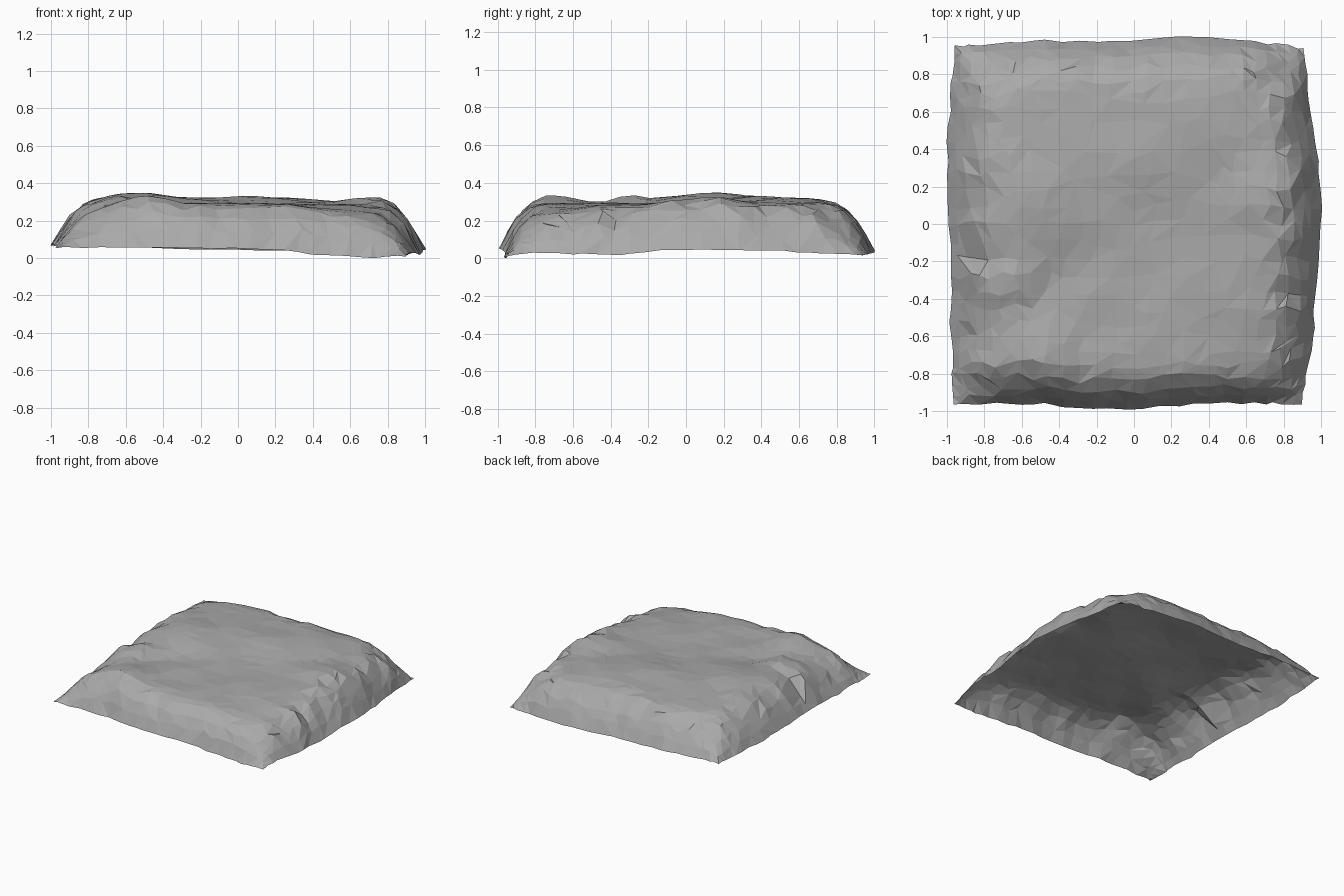
import bpy, bmesh, math, random
from mathutils import Vector, noise

random.seed(4)
if "Cube" in bpy.data.objects:
    bpy.data.objects.remove(bpy.data.objects["Cube"], do_unlink=True)


def curve(points, t):
    """Piecewise linear height or offset along a rim."""
    if t <= points[0][0]:
        return points[0][1]
    for (a, p), (b, q) in zip(points, points[1:]):
        if t <= b:
            return p + (q - p) * (t - a) / (b - a)
    return points[-1][1]


# Rim outline in plan
LEFT = [(-1, -.96), (-.6, -.98), (-.2, -.98), (.5, -1), (.7, -.98), (1, -.96)]
RIGHT = [(-1, .90), (-.6, .96), (-.2, .98), (.1, 1), (.4, .98), (.7, .94), (1, .91)]
FRONT = [(-1, -.96), (-.5, -.96), (-.4, -.98), (0, -.99), (.4, -.96), (1, -.96)]
BACK = [(-1, .95), (-.5, .98), (0, .97), (.15, 1), (.6, .99), (1, .94)]
# Rim heights
FRONT_Z = [(-1, .06), (-.5, .06), (.3, .05), (.5, .02), (.8, .005), (1, .015)]
RIGHT_Z = [(-1, .015), (-.8, .035), (-.4, .02), (-.1, .05), (.5, .045), (1, .02)]
LEFT_Z = [(-1, .06), (0, .08), (.6, .07), (1, .07)]
BACK_Z = [(-1, .07), (0, .05), (1, .02)]

# Gentle swells on the plateau: x, y, radius, height
SWELLS = [(-.55, .15, .25, .035), (.75, .15, .2, .04), (-.5, -.68, .16, .045),
          (-.62, -.3, .12, .03), (-.45, -.35, .12, -.02), (.15, .35, .2, .018),
          (.8, -.8, .35, -.06), (.85, .75, .3, -.05), (-.85, .85, .3, -.02),
          (-.88, -.85, .22, -.04)]


def plateau(x, y):
    z = .306 + sum(h * math.exp(-((x - a) ** 2 + (y - b) ** 2) / r ** 2)
                   for a, b, r, h in SWELLS)
    # Diagonal trough with a higher shelf behind it
    side = (y - .05) * .85 - x * .5 + .05
    z += .012 * math.tanh(side / .12)
    z -= .012 * math.exp(-(side / .13) ** 2)
    return z + .014 * noise.noise(Vector((x * 4, y * 4, 2)))


def wall(d, width, power):
    t = min(max(d / width, 0), 1)
    return 1 - (1 - t) ** power


def surface(u, v):
    """Point on the sheet for plan parameters u, v in -1..1."""
    s, t = (u + 1) / 2, (v + 1) / 2
    x = curve(LEFT, v) * (1 - s) + curve(RIGHT, v) * s
    y = curve(FRONT, u) * (1 - t) + curve(BACK, u) * t
    # Rim height carried inward from the four edges
    weights = [1 / (d + .01) ** 2 for d in (1 + u, 1 - u, 1 + v, 1 - v)]
    rims = [curve(LEFT_Z, v), curve(RIGHT_Z, v), curve(FRONT_Z, u), curve(BACK_Z, u)]
    base = sum(w * r for w, r in zip(weights, rims)) / sum(weights)
    # Folds that run down the walls
    fold = noise.noise(Vector((u * 2, v * 9, 5)))
    dent = noise.noise(Vector((u * 6, v * 3, 8)))
    rise = (wall(1 + u, .38 - .04 * v + .16 * fold, 2.8)
            * wall(1 - u, .33 + .14 * fold, 2.8)
            * wall(1 + v, .31 + .1 * dent, 3.3) * wall(1 - v, .48 + .12 * dent, 4.1))
    z = base + (plateau(x, y) - base) * rise
    # Crumpling, strongest on the side walls and fading at the rim
    near = max(abs(u), abs(v))
    rough = .015 + .035 * max(0, abs(u) - .6) / .4
    rough *= min(1, max(0, near - .5) * 3) * min(1, (1 - near) * 10)
    z += rough * noise.noise(Vector((x * 6, y * 10, 1)))
    return Vector((x, y, max(z, 0)))


# Rock sheet: an open, irregular, faceted shell
N = 26
bm = bmesh.new()
rows = []
for j in range(N + 1):
    row = []
    for i in range(N + 1):
        u, v = 2 * i / N - 1, 2 * j / N - 1
        # Crowd the rows a little towards the walls
        u, v = (math.sin(c * 1.15) / math.sin(1.15) for c in (u, v))
        if 0 < i < N:
            u += random.uniform(-.024, .024) * min(1, (1 - abs(u)) * 8)
        if 0 < j < N:
            v += random.uniform(-.024, .024) * min(1, (1 - abs(v)) * 8)
        p = surface(u, v)
        if i in (0, N) or j in (0, N):
            p += Vector([random.uniform(-r, r) for r in (.008, .008, .004)])
        row.append(bm.verts.new(p))
    rows.append(row)
for j in range(N):
    for i in range(N):
        a, b = rows[j][i], rows[j][i + 1]
        c, d = rows[j + 1][i + 1], rows[j + 1][i]
        if random.random() < .5:
            tris = ((a, b, c), (a, c, d))
        else:
            tris = ((a, b, d), (b, c, d))
        for tri in tris:
            bm.faces.new(tri)
low = min(v.co.z for v in bm.verts)
for v in bm.verts:
    v.co.z -= low

mesh = bpy.data.meshes.new("rock_slab")
bm.to_mesh(mesh)
bm.free()
slab = bpy.data.objects.new("rock_slab", mesh)
bpy.context.collection.objects.link(slab)

# Merge the calmer facets into larger uneven ones
thin = slab.modifiers.new("uneven_facets", 'DECIMATE')
thin.ratio = .8

grey = bpy.data.materials.new("stone_grey")
grey.use_nodes = True
colour = (.4, .4, .4, 1)
grey.diffuse_color = colour
grey.node_tree.nodes["Principled BSDF"].inputs["Base Color"].default_value = colour
mesh.materials.append(grey)
